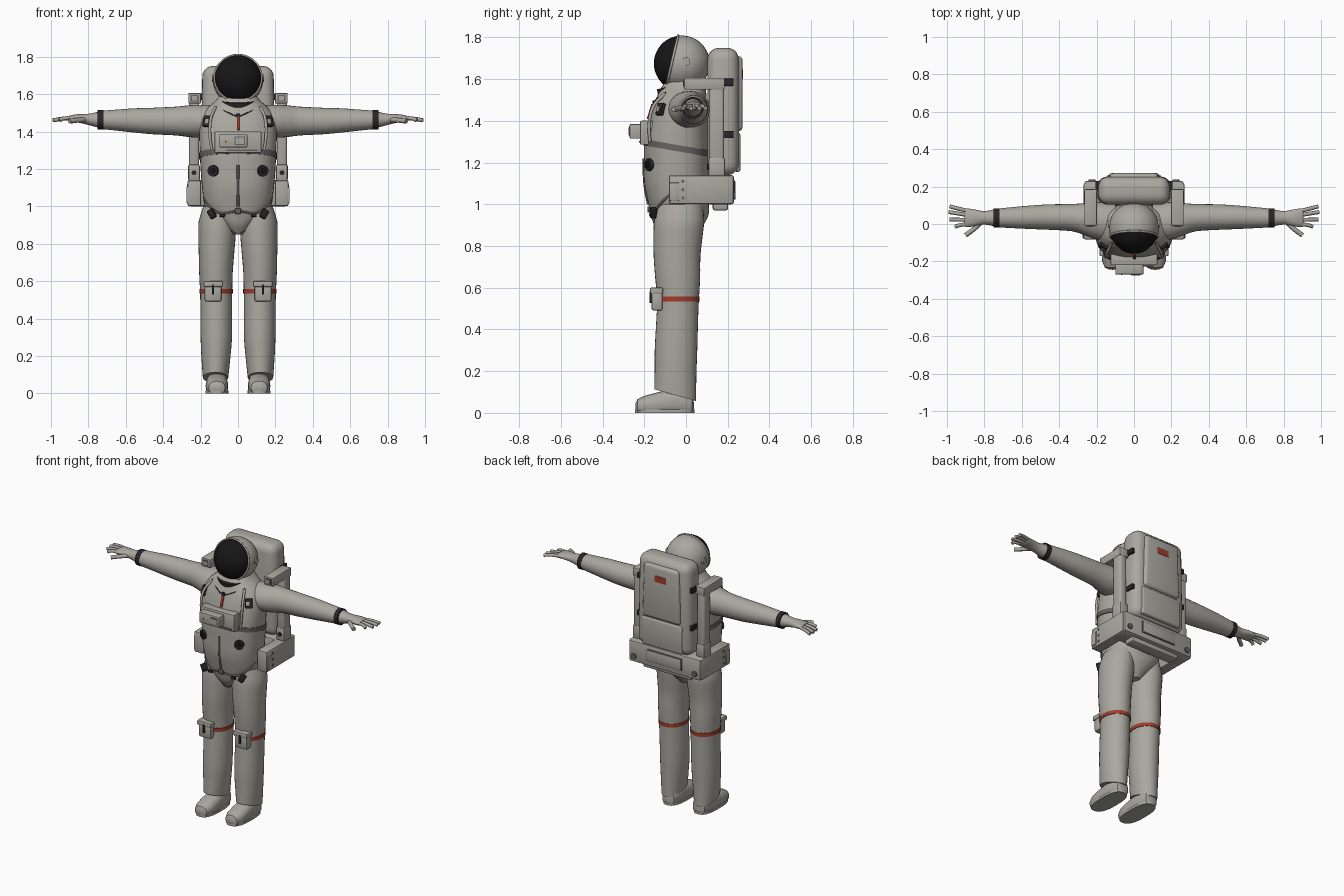
import bpy, bmesh, math
from mathutils import Vector, Matrix, Euler

if "Cube" in bpy.data.objects:
    bpy.data.objects.remove(bpy.data.objects["Cube"])


def material(name, r, g, b, rough=0.7):
    m = bpy.data.materials.new(name)
    m.use_nodes = True
    m.diffuse_color = (r, g, b, 1)
    node = next(n for n in m.node_tree.nodes if n.type == 'BSDF_PRINCIPLED')
    node.inputs["Base Color"].default_value = (r, g, b, 1)
    node.inputs["Roughness"].default_value = rough
    return m


SUIT = material("suit grey", 0.40, 0.39, 0.35)
BLACK = material("visor black", 0.008, 0.008, 0.008, 0.4)
DARK = material("dark rubber", 0.02, 0.02, 0.022)
STRAP = material("strap grey", 0.13, 0.13, 0.125)
RED = material("signal red", 0.36, 0.045, 0.025)
SIDES = (("left", 1), ("right", -1))


def finish(name, bm, mats):
    bmesh.ops.recalc_face_normals(bm, faces=bm.faces)
    me = bpy.data.meshes.new(name)
    bm.to_mesh(me)
    bm.free()
    for m in mats:
        me.materials.append(m)
    me.shade_smooth()
    me.set_sharp_from_angle(angle=math.radians(38))
    ob = bpy.data.objects.new(name, me)
    bpy.context.collection.objects.link(ob)
    return ob


def refine(secs, k):
    """Catmull-Rom interpolation between cross-sections."""
    out = []
    for i in range(len(secs) - 1):
        a, b, c, d = (secs[max(0, min(len(secs) - 1, i + j))] for j in (-1, 0, 1, 2))
        for s in range(k):
            t = s / k
            out.append([0.5 * (2 * q + (r - p) * t + (2 * p - 5 * q + 4 * r - w) * t * t
                               + (3 * q - p - 3 * r + w) * t ** 3)
                        for p, q, r, w in zip(a, b, c, d)])
    return out + [list(secs[-1])]


def loft(name, secs, mat, axis='z', n=28, power=2.0, k=3, floor=None):
    """Skin super-elliptic sections (t, u, v, ru, rv, tilt) along an axis."""
    secs = [tuple(s) + (0,) * (6 - len(s)) for s in secs]
    bm = bmesh.new()
    rings = []
    for t, u, v, ru, rv, tilt in refine(secs, k):
        ring = []
        for i in range(n):
            a = math.tau * i / n
            c, s = math.cos(a), math.sin(a)
            du = ru * math.copysign(abs(c) ** (2 / power), c)
            dv = rv * math.copysign(abs(s) ** (2 / power), s)
            p, q, w = u + du, v + dv, t + tilt * dv
            co = {'z': (p, q, w), 'y': (p, w, q), 'x': (w, p, q)}[axis]
            if floor is not None:
                co = (co[0], co[1], max(co[2], floor))
            ring.append(bm.verts.new(co))
        rings.append(ring)
    for r0, r1 in zip(rings, rings[1:]):
        for i in range(n):
            j = (i + 1) % n
            bm.faces.new((r0[i], r0[j], r1[j], r1[i]))
    bm.faces.new(rings[0])
    bm.faces.new(rings[-1])
    return finish(name, bm, [mat])


def box(name, center, size, mat, bevel=0.004, rot=(0, 0, 0), seg=2, taper=1.0):
    bm = bmesh.new()
    bmesh.ops.create_cube(bm, size=1)
    for v in bm.verts:
        v.co = Vector(a * b for a, b in zip(v.co, size))
        if v.co.z > 0:
            v.co.x *= taper
    if bevel:
        bmesh.ops.bevel(bm, geom=bm.edges[:], offset=bevel, segments=seg, profile=0.5, affect='EDGES')
    bm.transform(Matrix.Translation(center) @ Euler(rot).to_matrix().to_4x4())
    return finish(name, bm, [mat])


def rod(name, p0, p1, r, mat, n=20):
    p0, p1 = Vector(p0), Vector(p1)
    bm = bmesh.new()
    bmesh.ops.create_cone(bm, cap_ends=True, segments=n, radius1=r, radius2=r, depth=(p1 - p0).length)
    turn = (p1 - p0).to_track_quat('Z', 'Y').to_matrix().to_4x4()
    bm.transform(Matrix.Translation((p0 + p1) / 2) @ turn)
    return finish(name, bm, [mat])


def tube(name, pts, r, mat, cyclic=False):
    cu = bpy.data.curves.new(name, 'CURVE')
    cu.dimensions = '3D'
    cu.bevel_depth, cu.bevel_resolution, cu.use_fill_caps = r, 2, True
    sp = cu.splines.new('BEZIER')
    sp.bezier_points.add(len(pts) - 1)
    for bp, p in zip(sp.bezier_points, pts):
        bp.co = p
        bp.handle_left_type = bp.handle_right_type = 'AUTO'
    sp.use_cyclic_u, sp.resolution_u = cyclic, 5
    cu.materials.append(mat)
    ob = bpy.data.objects.new(name, cu)
    bpy.context.collection.objects.link(ob)
    return ob


# Torso and briefs: one tapering body
BODY = [(0.85, 0, -0.04, 0.035, 0.08), (0.90, 0, -0.035, 0.09, 0.118), (0.95, 0, -0.03, 0.145, 0.138),
        (1.0, 0, -0.035, 0.178, 0.145), (1.1, 0, -0.045, 0.192, 0.155), (1.2, 0, -0.045, 0.2, 0.156),
        (1.3, 0, -0.045, 0.205, 0.155), (1.4, 0, -0.035, 0.208, 0.143), (1.47, 0, -0.028, 0.2, 0.13),
        (1.52, 0, -0.02, 0.17, 0.118), (1.56, 0, -0.012, 0.125, 0.106), (1.59, 0, -0.01, 0.1, 0.09)]
POW = 2.3
loft("torso", BODY, SUIT, n=40, power=POW)


def body_at(z):
    for a, b in zip(BODY, BODY[1:]):
        if z <= b[0]:
            t = max(0, (z - a[0]) / (b[0] - a[0]))
            return [p + (q - p) * t for p, q in zip(a, b)]
    return BODY[-1]


def on_front(x, z, lift=0.0):
    _, _, cy, rx, ry = body_at(z)
    f = max(0, 1 - min(1, abs(x) / rx) ** POW) ** (1 / POW)
    return Vector((x, cy - ry * f - lift, z))


# Waist belt, sloping down toward the back
loft("waist_belt", [(z, 0, -0.045, 0.208, 0.159, -0.17) for z in (1.255, 1.285)], STRAP, n=40, power=POW, k=1)
tube("front_closure", [on_front(0, z) for z in (1.0, 1.07, 1.14, 1.22)], 0.007, STRAP)
box("throat_tab", on_front(0.003, 1.445, 0.008), (0.016, 0.008, 0.075), RED, 0.002, (-0.3, 0, 0))
box("throat_buckle", on_front(0, 1.487, 0.004), (0.02, 0.012, 0.02), DARK, 0.002)
box("hip_buckle", on_front(0, 0.975, 0.004), (0.03, 0.014, 0.03), STRAP, 0.003)

# Chest control unit
box("control_plate", (0, -0.19, 1.343), (0.25, 0.06, 0.115), SUIT, 0.006)
box("control_box", (-0.025, -0.235, 1.35), (0.15, 0.07, 0.07), SUIT, 0.005)
box("control_window", (0.01, -0.271, 1.35), (0.055, 0.004, 0.045), STRAP, 0)
box("control_window_face", (0.01, -0.274, 1.35), (0.045, 0.004, 0.036), SUIT, 0)
box("control_switch", (-0.065, -0.271, 1.345), (0.008, 0.005, 0.012), RED, 0)
box("control_lower_rail", (0.02, -0.222, 1.3), (0.17, 0.008, 0.008), STRAP, 0.001)

# Helmet with its front faces split off as the visor
bm = bmesh.new()
bmesh.ops.create_uvsphere(bm, u_segments=40, v_segments=24, radius=0.134)
bm.transform(Matrix.Translation((0, -0.02, 1.675)))
cut, normal = Vector((0, -0.066, 1.686)), Vector((0, 1, -0.23)).normalized()
bmesh.ops.bisect_plane(bm, geom=bm.verts[:] + bm.edges[:] + bm.faces[:], plane_co=cut, plane_no=normal)
for f in bm.faces:
    f.material_index = int((f.calc_center_median() - cut).dot(normal) < 0)
finish("helmet", bm, [SUIT, BLACK])
up = Vector((0, 0.23, 1)).normalized()
ring = [cut + 0.126 * (Vector((math.cos(a), 0, 0)) + up * math.sin(a))
        for a in (math.tau * i / 16 for i in range(16))]
tube("visor_rim", ring, 0.006, SUIT, True)
rod("neck_ring", (0, -0.03, 1.54), (0, -0.037, 1.573), 0.105, DARK, 36)

# Backpack
box("backpack", (0, 0.178, 1.445), (0.4, 0.15, 0.61), SUIT, 0.055, seg=5, taper=0.95)
box("backpack_panel", (0, 0.245, 1.53), (0.28, 0.054, 0.36), SUIT, 0.022, seg=3, taper=0.92)
box("backpack_lower_panel", (0, 0.245, 1.25), (0.3, 0.032, 0.19), SUIT, 0.014, seg=3)
box("backpack_label", (0, 0.271, 1.625), (0.085, 0.006, 0.042), RED, 0)
box("pack_base", (0, 0.165, 1.07), (0.53, 0.13, 0.14), SUIT, 0.012)
box("pack_base_keel", (0, 0.165, 0.995), (0.36, 0.075, 0.05), SUIT, 0.012)
box("pack_base_frame", (0, 0.23, 1.075), (0.26, 0.008, 0.08), STRAP, 0.002)
box("pack_base_hatch", (0, 0.233, 1.075), (0.25, 0.009, 0.07), SUIT, 0.002)

for side, s in SIDES:
    # Arm and glove
    loft(side + "_arm", [(s * x, y, z, ry, rz) for x, y, z, ry, rz in (
        (0.1, 0.005, 1.455, 0.1, 0.085), (0.2, 0.018, 1.455, 0.1, 0.088), (0.26, 0.025, 1.455, 0.087, 0.085),
        (0.33, 0.034, 1.456, 0.073, 0.077), (0.45, 0.037, 1.456, 0.068, 0.071), (0.55, 0.036, 1.459, 0.063, 0.065),
        (0.65, 0.034, 1.461, 0.056, 0.056), (0.73, 0.032, 1.462, 0.05, 0.049))], SUIT, 'x')
    rod(side + "_wrist_cuff", (s * 0.72, 0.032, 1.462), (s * 0.75, 0.032, 1.462), 0.052, DARK, 28)
    loft(side + "_glove", [(s * x, 0.033, z, ry, rz) for x, z, ry, rz in (
        (0.745, 1.463, 0.045, 0.043), (0.8, 1.465, 0.036, 0.03), (0.85, 1.47, 0.044, 0.023),
        (0.89, 1.47, 0.05, 0.018), (0.905, 1.469, 0.046, 0.012))], SUIT, 'x', n=20)
    for i, (y0, y1, tip) in enumerate(((0.068, 0.094, 0.985), (0.046, 0.064, 0.99),
                                       (0.022, 0.024, 0.985), (0.0, -0.014, 0.955))):
        tube(f"{side}_finger_{i + 1}", [(s * 0.88, y0, 1.47), (s * 0.935, (y0 + y1) / 2, 1.469),
                                        (s * tip, y1, 1.46)], 0.0105, SUIT)
    tube(side + "_thumb", [(s * 0.81, 0.015, 1.463), (s * 0.86, -0.03, 1.46), (s * 0.9, -0.06, 1.455)], 0.013, SUIT)

    # Leg with slanted hem, red band and knee pocket
    loft(side + "_leg", [(z, s * x, y, rx, ry, t) for z, x, y, rx, ry, t in (
        (0.085, 0.12, -0.052, 0.068, 0.1, -0.28), (0.2, 0.118, -0.05, 0.078, 0.1, -0.1),
        (0.3, 0.116, -0.048, 0.084, 0.102, 0), (0.45, 0.116, -0.042, 0.085, 0.1, 0),
        (0.545, 0.117, -0.038, 0.086, 0.1, 0), (0.65, 0.118, -0.04, 0.09, 0.108, 0),
        (0.75, 0.115, -0.043, 0.095, 0.112, 0), (0.85, 0.112, -0.038, 0.1, 0.118, 0),
        (0.92, 0.11, -0.033, 0.1, 0.12, 0), (1.0, 0.1, -0.03, 0.085, 0.11, 0))], SUIT, n=32)
    loft(side + "_leg_band", [(z, s * 0.117, -0.038, 0.0895, 0.1035) for z in (0.533, 0.557)], RED, n=32, k=1)
    box(side + "_knee_pocket", (s * 0.133, -0.138, 0.54), (0.092, 0.055, 0.1), SUIT, 0.012)
    box(side + "_knee_flap", (s * 0.133, -0.141, 0.585), (0.104, 0.062, 0.032), SUIT, 0.007)
    box(side + "_knee_strap", (s * 0.133, -0.17, 0.555), (0.012, 0.012, 0.055), DARK, 0.002)

    # Boot
    loft(side + "_boot", [(y, s * 0.113, z, rx, rz) for y, z, rx, rz in (
        (-0.243, 0.028, 0.02, 0.015), (-0.233, 0.03, 0.043, 0.035), (-0.2, 0.035, 0.057, 0.046),
        (-0.15, 0.04, 0.06, 0.055), (-0.08, 0.05, 0.057, 0.062), (0, 0.05, 0.055, 0.062),
        (0.028, 0.04, 0.043, 0.05), (0.038, 0.03, 0.02, 0.02))], SUIT, 'y', n=24, power=2.4, k=1, floor=0.004)
    loft(side + "_sole", [(z, s * 0.113, -0.102, 0.062, 0.143) for z in (0, 0.016)], SUIT, n=32, power=2.6, k=1)

    # Chest, shoulder and hip fittings
    hub = on_front(s * 0.13, 1.19)
    out = Vector((s * 0.42, -0.9, 0))
    rod(side + "_port", hub - out * 0.01, hub + out * 0.014, 0.03, DARK, 24)
    rod(side + "_port_core", hub, hub + out * 0.018, 0.016, BLACK, 16)
    box(side + "_chest_clip", on_front(s * 0.165, 1.455, 0.006), (0.045, 0.022, 0.06), DARK, 0.005, (-0.3, 0, s * 0.6))
    box(side + "_clip_face", on_front(s * 0.165, 1.455, 0.018), (0.022, 0.008, 0.026), SUIT, 0.002, (-0.3, 0, s * 0.6))
    tube(side + "_collar_cord", [on_front(s * x, z, 0.002) for x, z in ((0.005, 1.48), (0.05, 1.5), (0.12, 1.535))], 0.003, DARK)
    tube(side + "_hose", [on_front(s * x, z, d) for x, z, d in (
        (0.12, 1.53, 0), (0.145, 1.47, 0.03), (0.15, 1.38, 0.03), (0.14, 1.3, 0.005))], 0.008, SUIT)
    tube(side + "_hip_strap", [on_front(s * x, z, 0.003) for x, z in (
        (0.183, 1.05), (0.16, 1.01), (0.1, 0.965), (0.02, 0.972))], 0.006, STRAP)
    tube(side + "_brief_seam", [on_front(s * x, z, 0) for x, z in (
        (0.15, 0.965), (0.1, 0.92), (0.05, 0.88), (0.01, 0.855))], 0.004, STRAP)
    box(side + "_hip_clip", (s * 0.14, -0.157, 0.96), (0.035, 0.03, 0.05), DARK, 0.006, (0, s * 0.5, s * 0.3))
    box(side + "_hip_link", (s * 0.085, -0.168, 0.952), (0.03, 0.014, 0.016), DARK, 0.003)
    rod(side + "_helmet_pivot", (s * 0.12, 0, 1.685), (s * 0.139, 0, 1.685), 0.02, SUIT)

    # Pack side tower, shoulder bracket and hip arm
    box(side + "_tower", (s * 0.235, 0.147, 1.39), (0.055, 0.072, 0.42), SUIT, 0.014, seg=3)
    box(side + "_tower_foot", (s * 0.235, 0.147, 1.18), (0.062, 0.08, 0.09), SUIT, 0.01)
    rod(side + "_tower_bolt", (s * 0.235, 0.1, 1.18), (s * 0.235, 0.112, 1.18), 0.013, DARK)
    box(side + "_shoulder_bracket", (s * 0.232, 0.088, 1.578), (0.066, 0.195, 0.056), SUIT, 0.005)
    box(side + "_bracket_frame", (s * 0.232, -0.011, 1.578), (0.042, 0.004, 0.036), STRAP, 0)
    box(side + "_bracket_face", (s * 0.232, -0.013, 1.578), (0.026, 0.004, 0.022), SUIT, 0)
    box(side + "_hip_arm", (s * 0.234, 0.068, 1.07), (0.07, 0.3, 0.138), SUIT, 0.008)
    box(side + "_hip_arm_grip", (s * 0.268, -0.055, 1.06), (0.016, 0.045, 0.09), SUIT, 0.006)
    for z in (1.03, 1.07, 1.11):
        rod(f"{side}_hip_arm_rivet", (s * 0.266, -0.015, z), (s * 0.272, -0.015, z), 0.008, STRAP, 12)
    rod(side + "_base_bolt", (s * 0.225, 0.225, 1.04), (s * 0.225, 0.238, 1.04), 0.018, STRAP)
    for z in (1.585, 1.335):
        box(side + "_pack_latch", (s * 0.196, 0.2, z), (0.02, 0.055, 0.034), DARK, 0.003)
